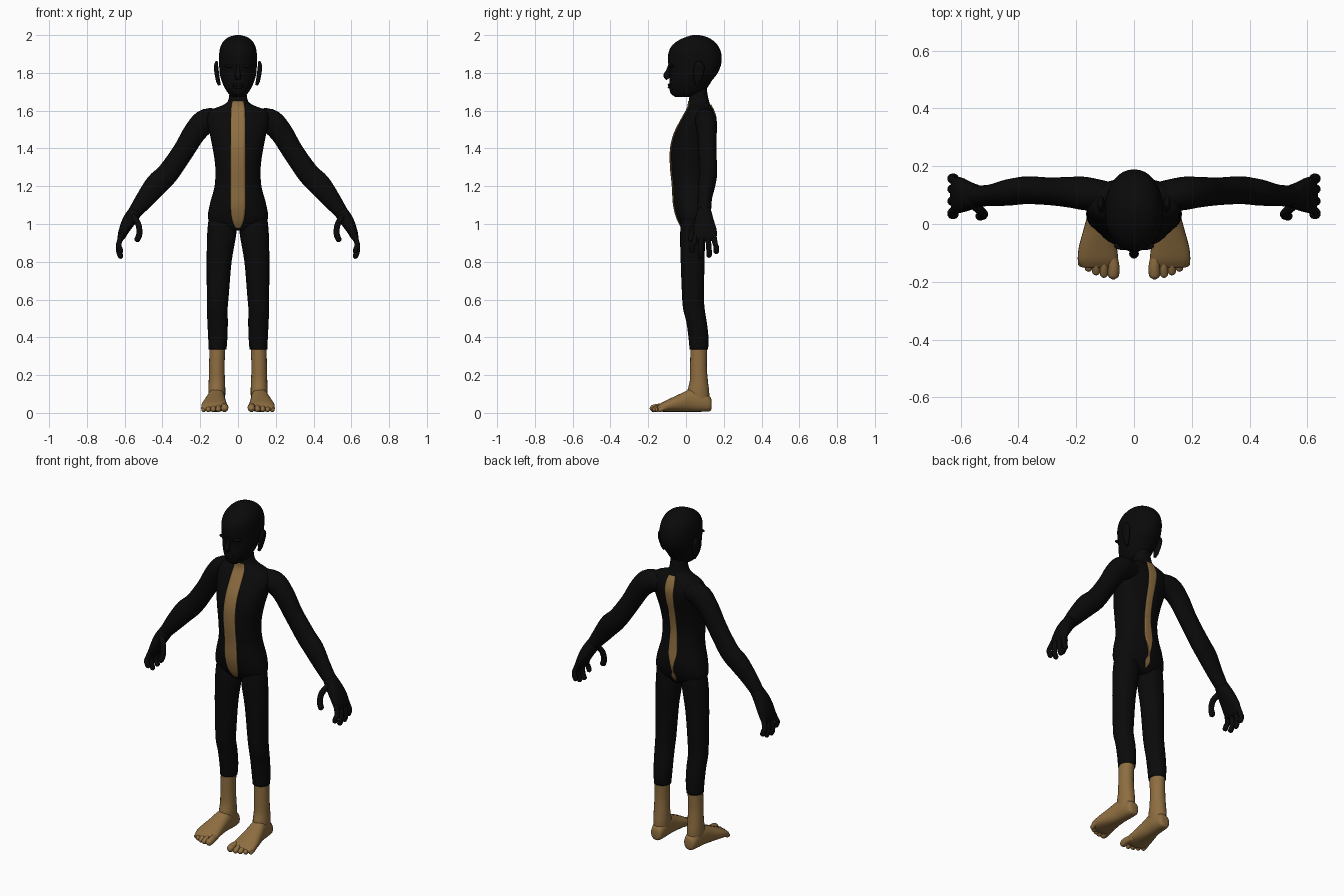
import bpy, bmesh, math
from mathutils import Vector
from mathutils.bvhtree import BVHTree

if "Cube" in bpy.data.objects:
    bpy.data.objects.remove(bpy.data.objects["Cube"], do_unlink=True)

X, Y, Z = Vector((1, 0, 0)), Vector((0, 1, 0)), Vector((0, 0, 1))


def material(name, colour):
    mat = bpy.data.materials.new(name)
    mat.use_nodes = True
    mat.diffuse_color = colour
    mat.node_tree.nodes["Principled BSDF"].inputs["Base Color"].default_value = colour
    return mat


BLACK = material("suit black", (0.003, 0.003, 0.003, 1))
TAN = material("tan skin", (0.27, 0.155, 0.052, 1))


def finish(bm, name, mat):
    bmesh.ops.recalc_face_normals(bm, faces=bm.faces)
    mesh = bpy.data.meshes.new(name)
    bm.to_mesh(mesh)
    bm.free()
    mesh.materials.append(mat)
    mesh.polygons.foreach_set("use_smooth", [True] * len(mesh.polygons))
    obj = bpy.data.objects.new(name, mesh)
    bpy.context.collection.objects.link(obj)
    return obj


def spline(pts, steps):
    """Smooth curve through tuples of any length."""
    out = []
    for i in range(len(pts) - 1):
        a, b, c, d = pts[max(i - 1, 0)], pts[i], pts[i + 1], pts[min(i + 2, len(pts) - 1)]
        for k in range(steps):
            t = k / steps
            out.append([q + t / 2 * (r - p + t * (2 * p - 5 * q + 4 * r - s + t * (3 * (q - r) + s - p)))
                        for p, q, r, s in zip(a, b, c, d)])
    return out + [list(pts[-1])]


def loft(name, pts, mat, side, up=None, sides=20, steps=4, power=2.0, sx=1):
    """Skin over points (x, y, z, half size along side, half size across)."""
    bm = bmesh.new()
    rows = spline(pts, steps)
    rings = []
    for i, (x, y, z, a, b) in enumerate(rows):
        tangent = Vector(rows[min(i + 1, len(rows) - 1)][:3]) - Vector(rows[max(i - 1, 0)][:3])
        across = up or tangent.cross(side).normalized()
        ring = []
        for k in range(sides):
            t = math.tau * k / sides
            c, s = [math.copysign(abs(f) ** (2 / power), f) for f in (math.cos(t), math.sin(t))]
            p = Vector((x, y, z)) + side * c * max(a, .002) + across * s * max(b, .002)
            ring.append(bm.verts.new((p.x * sx, p.y, p.z)))
        rings.append(ring)
    for r, q in zip(rings, rings[1:]):
        for k in range(sides):
            j = (k + 1) % sides
            bm.faces.new((r[k], r[j], q[j], q[k]))
    bm.faces.new(rings[0])
    bm.faces.new(rings[-1])
    return finish(bm, name, mat)


def digit(name, path, r, mat, side, sx):
    """Finger or toe with a rounded tip."""
    end = Vector(path[-1])
    way = (end - Vector(path[-2])).normalized()
    pts = [(*p, r, r) for p in path]
    pts += [(*(end + way * r * .6), r * .8, r * .8), (*(end + way * r), r * .2, r * .2)]
    return loft(name, pts, mat, side, sides=10, steps=3, sx=sx)


def ball(name, centre, size, mat):
    bm = bmesh.new()
    bmesh.ops.create_uvsphere(bm, u_segments=16, v_segments=10, radius=1)
    bmesh.ops.scale(bm, vec=size, verts=bm.verts)
    bmesh.ops.translate(bm, vec=centre, verts=bm.verts)
    return finish(bm, name, mat)


def upright(name, levels, power):
    """Body form from levels (z, half width, front y, back y)."""
    pts = [(0, (f + b) / 2, z, w, (b - f) / 2) for z, w, f, b in levels]
    return loft(name, pts, BLACK, X, Y, sides=36, power=power)


# Torso and neck
torso = upright("torso", [
    (.965, .09, -.01, .08), (1.02, .156, -.042, .115), (1.1, .15, -.064, .13),
    (1.2, .124, -.07, .12), (1.3, .12, -.08, .115), (1.4, .134, -.08, .13),
    (1.48, .15, -.06, .15), (1.55, .165, -.025, .158), (1.6, .15, .003, .145),
    (1.625, .09, .013, .132), (1.65, .054, .015, .122), (1.7, .045, .02, .112),
    (1.77, .045, .02, .11)], 2.3)

# Head and face
upright("head", [
    (1.672, .028, -.055, .03), (1.69, .05, -.08, .085), (1.72, .07, -.088, .112),
    (1.76, .087, -.088, .138), (1.8, .097, -.086, .168), (1.85, .1, -.094, .187),
    (1.9, .1, -.094, .187), (1.94, .092, -.078, .172), (1.97, .075, -.043, .145),
    (1.99, .048, 0, .11), (2, .012, .035, .07)], 2.1)
loft("nose", [(0, -.085, 1.845, .008, .008), (0, -.094, 1.81, .011, .012),
              (0, -.103, 1.785, .017, .017), (0, -.095, 1.768, .014, .01)], BLACK, X, sides=12)
for label, z in (("upper_lip", 1.737), ("lower_lip", 1.724)):
    ball(label, (0, -.085, z), (.028, .012, .008), BLACK)

solid = [torso]
for label, s in (("left_", 1), ("right_", -1)):
    # Ear and brow
    loft(label + "ear", [(.098, .06, 1.735, .01, .008), (.106, .063, 1.76, .02, .011),
                         (.114, .068, 1.81, .029, .012), (.116, .07, 1.84, .026, .011),
                         (.112, .068, 1.862, .01, .006)], BLACK, Y, sides=12, sx=s)
    ball(label + "brow", (.04 * s, -.076, 1.835), (.03, .014, .009), BLACK)

    # Arm
    loft(label + "arm", [
        (.08, .095, 1.55, .05, .055), (.165, .105, 1.545, .058, .066),
        (.225, .11, 1.49, .053, .061), (.29, .113, 1.385, .048, .056),
        (.37, .117, 1.27, .048, .058), (.43, .11, 1.21, .046, .06),
        (.49, .1, 1.135, .038, .05), (.54, .097, 1.07, .036, .038),
        (.56, .097, 1.045, .036, .034)], BLACK, Y, sx=s)

    # Hand
    loft(label + "palm", [
        (.54, .097, 1.07, .036, .036), (.575, .097, 1.02, .05, .036),
        (.602, .1, .97, .062, .028), (.618, .1, .93, .062, .02),
        (.622, .1, .91, .05, .01)], BLACK, Y, power=2.4, sx=s)
    digit(label + "thumb", [(.56, .07, 1.05), (.528, .043, 1.0), (.522, .032, .95), (.532, .028, .92)],
          .0165, BLACK, Y, s)
    for name, base, tip, low in (("index", .053, .032, .86), ("middle", .084, .078, .83),
                                 ("ring", .116, .122, .835), ("little", .146, .16, .855)):
        digit(label + name + "_finger", [(.613, base, .95), (.63, (base + tip) / 2, .9),
                                         (.631, tip, low + .025), (.622, tip, low)], .0145, BLACK, Y, s)

    # Trouser leg
    solid.append(loft(label + "trouser_leg", [
        (.108, .068, .335, .047, .049), (.107, .066, .4, .051, .053),
        (.108, .056, .48, .054, .054), (.11, .042, .55, .055, .057),
        (.107, .037, .62, .058, .058), (.1, .035, .8, .066, .063),
        (.086, .035, .95, .077, .066), (.082, .038, 1.04, .072, .06)], BLACK, X, Y, sides=24, sx=s))

    # Bare shin, foot and toes
    loft(label + "shin", [
        (.109, .068, .35, .042, .045), (.112, .066, .25, .041, .044),
        (.112, .068, .17, .043, .048), (.112, .065, .11, .045, .058),
        (.112, .07, .06, .042, .052)], TAN, X, Y, sx=s)
    loft(label + "foot", [
        (.11, .136, .045, .014, .02), (.11, .126, .048, .034, .039),
        (.112, .08, .062, .043, .056), (.115, .03, .067, .047, .061),
        (.12, -.02, .056, .055, .05), (.125, -.08, .042, .066, .036),
        (.125, -.125, .031, .069, .025), (.125, -.15, .024, .055, .013)],
        TAN, X, Z, sides=24, power=2.3, sx=s)
    for n, (x, tip, r) in enumerate(((.071, -.172, .02), (.104, -.172, .0145), (.131, -.164, .014),
                                     (.157, -.152, .0135), (.181, -.136, .013))):
        digit(f"{label}toe_{n + 1}", [(x * .8 + .025, -.09, .032), (x, tip + .03, .03), (x, tip, r + .004)],
              r, TAN, X, s)

# Surface the stripes are laid on
points, polys = [], []
for obj in solid:
    start = len(points)
    points += [v.co.copy() for v in obj.data.vertices]
    polys += [[start + i for i in p.vertices] for p in obj.data.polygons]
tree = BVHTree.FromPolygons(points, polys)


def stripe(name, outline, facing):
    """Thin plate following the body, from levels (z, half width)."""
    bm = bmesh.new()
    rows = []
    for z, w in spline(outline, 8):
        row = []
        for k in range(-3, 4):
            x = w * k / 3
            hit = tree.ray_cast(Vector((x, facing, z)), Vector((0, -facing, 0)))[0]
            if hit:
                row.append(bm.verts.new(hit + Y * facing * .002))
        if len(row) == 7:
            rows.append(row)
    for r, q in zip(rows, rows[1:]):
        for k in range(6):
            bm.faces.new((r[k], r[k + 1], q[k + 1], q[k]))
    obj = finish(bm, name, TAN)
    mod = obj.modifiers.new("thickness", "SOLIDIFY")
    mod.thickness = .006
    mod.offset = 0


# Open strips down the front and back of the suit
stripe("front_stripe", [(.98, .012), (1.02, .03), (1.1, .039), (1.3, .038),
                        (1.5, .038), (1.6, .037), (1.65, .028)], -1)
stripe("back_stripe", [(.985, .004), (1.02, .015), (1.055, .004), (1.11, .015), (1.17, .027),
                       (1.3, .021), (1.45, .022), (1.58, .028), (1.63, .02)], 1)
